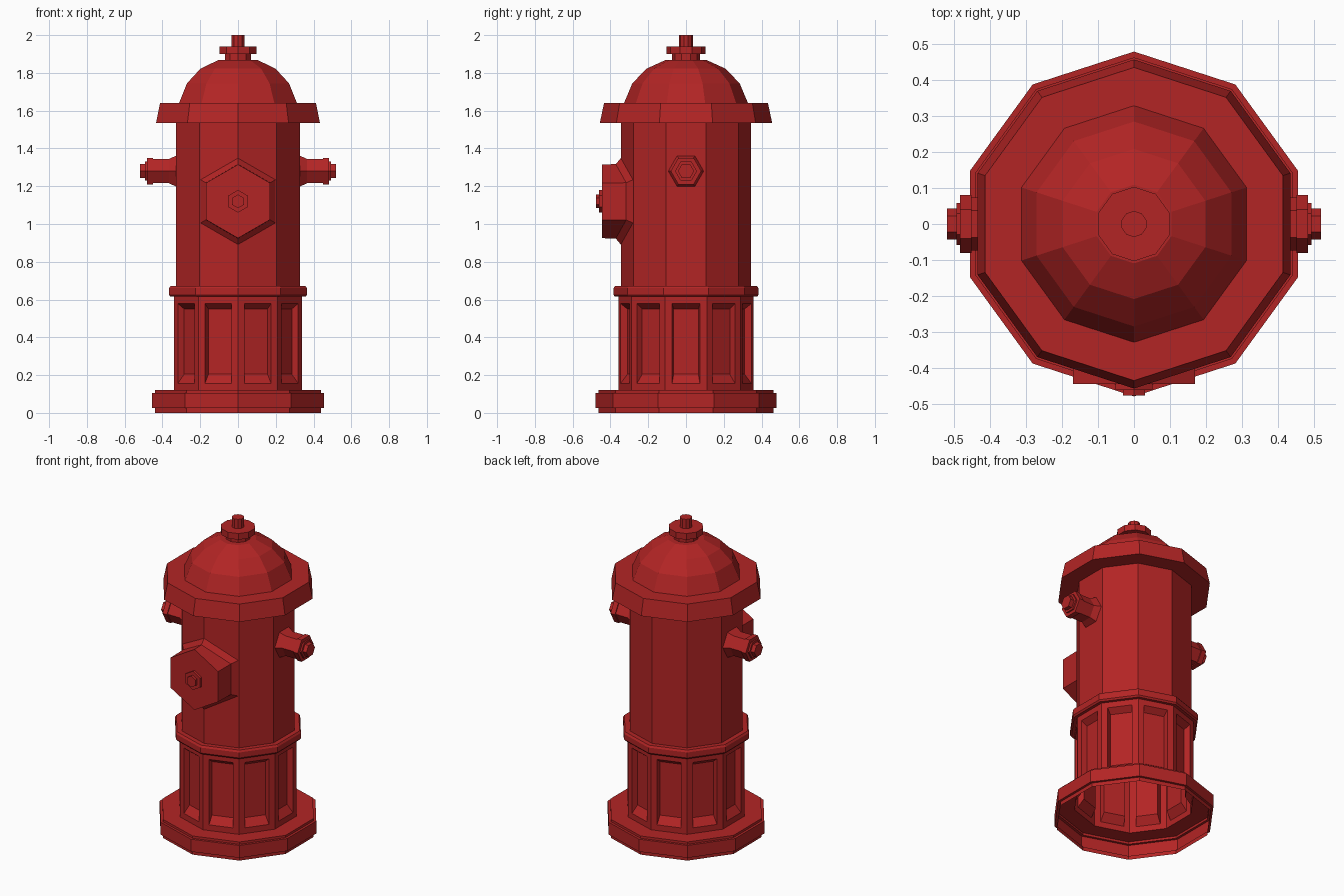
import bpy, bmesh, math
from mathutils import Matrix, Vector

if "Cube" in bpy.data.objects:
    bpy.data.objects.remove(bpy.data.objects["Cube"])

red = bpy.data.materials.new("hydrant_red")
red.diffuse_color = (0.45, 0.018, 0.018, 1)
red.use_nodes = True
red.node_tree.nodes["Principled BSDF"].inputs["Base Color"].default_value = red.diffuse_color


def lathe(name, profile, sides=10, matrix=Matrix(), cap=True, edit=None):
    """Flat-sided turned shell from (radius, height) points, first vertex at 90 degrees."""
    bm = bmesh.new()
    rings = []
    for r, h in profile:
        ring = []
        for j in range(sides):
            a = math.pi / 2 + 2 * math.pi * j / sides
            ring.append(bm.verts.new((r * math.cos(a), r * math.sin(a), h)))
        rings.append(ring)
    for lo, hi in zip(rings, rings[1:]):
        for j in range(sides):
            k = (j + 1) % sides
            bm.faces.new((lo[j], lo[k], hi[k], hi[j]))
    if cap:
        bm.faces.new(rings[-1])
    bm.transform(matrix)
    bm.normal_update()
    if edit:
        edit(bm)
    mesh = bpy.data.meshes.new(name)
    bm.to_mesh(mesh)
    bm.free()
    mesh.materials.append(red)
    obj = bpy.data.objects.new(name, mesh)
    bpy.context.collection.objects.link(obj)
    return obj


def recess_panels(bm):
    """Sunken panel with sloped ends in every pedestal face."""
    faces = list(bm.faces)
    bmesh.ops.inset_individual(bm, faces=faces, thickness=0.052)
    bmesh.ops.inset_individual(bm, faces=faces, thickness=0.012, depth=-0.035)
    for f in faces:
        mid = f.calc_center_median().z
        for v in f.verts:
            v.co.z += 0.04 if v.co.z < mid else -0.02


def fit_to_barrel(bm):
    """Slide the back rings of the front outlet onto the two angled barrel faces."""
    for v in bm.verts:
        if v.co.y > -0.4:
            v.co.y += abs(v.co.x) * math.tan(math.radians(18))


# base flange, open underneath
lathe("base_flange", [(0.462, 0), (0.462, 0.025), (0.478, 0.025), (0.478, 0.105),
                      (0.462, 0.105), (0.462, 0.12), (0.357, 0.12)], cap=False)

# panelled pedestal
lathe("pedestal", [(0.357, 0.12), (0.357, 0.615)], cap=False, edit=recess_panels)

# band between pedestal and barrel
lathe("collar_band", [(0.357, 0.615), (0.376, 0.615), (0.384, 0.625), (0.384, 0.66),
                      (0.376, 0.672), (0.345, 0.672)], cap=False)

# barrel
lathe("barrel", [(0.345, 0.672), (0.345, 1.535)], cap=False)

# bonnet: brim and dome
lathe("bonnet", [(0.345, 1.535), (0.456, 1.535), (0.434, 1.64), (0.328, 1.64),
                 (0.284, 1.745), (0.208, 1.823), (0.109, 1.868)])

# operating nut on top
lathe("top_nut", [(0.073, 1.868), (0.073, 1.9), (0.103, 1.9), (0.103, 1.94),
                  (0.036, 1.94), (0.036, 2.0)])

# side outlets, one on each side
side_profile = [(0.095, 0.326), (0.074, 0.366), (0.074, 0.45), (0.081, 0.45), (0.081, 0.482),
                (0.058, 0.482), (0.058, 0.492), (0.043, 0.492), (0.043, 0.518)]
for name, turn in (("right_outlet", 90), ("left_outlet", -90)):
    place = Matrix.Translation((0, 0, 1.28)) @ Matrix.Rotation(math.radians(turn), 4, 'Y')
    lathe(name, side_profile, sides=6, matrix=place)

# large front outlet with its cap and bolt
place = Matrix.Translation((0, 0, 1.12)) @ Matrix.Rotation(math.radians(90), 4, 'X')
lathe("front_outlet", [(0.231, 0.343), (0.197, 0.372), (0.195, 0.444)],
      sides=6, matrix=place, edit=fit_to_barrel)
lathe("front_bolt", [(0.06, 0.444), (0.06, 0.46), (0.036, 0.46), (0.036, 0.476)],
      sides=6, matrix=place)
